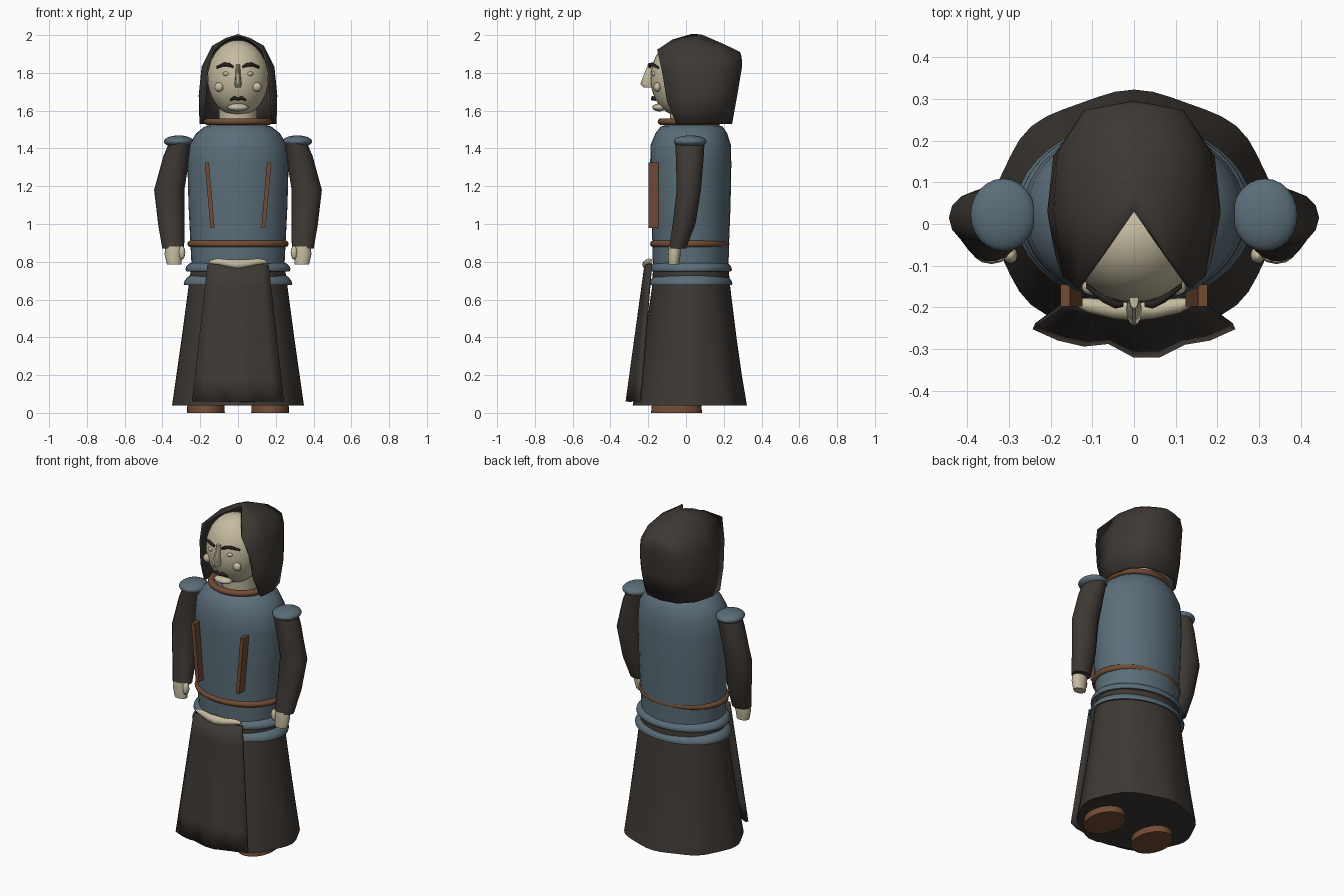
import bpy, bmesh, math
from mathutils import Vector

if "Cube" in bpy.data.objects:
    bpy.data.objects.remove(bpy.data.objects["Cube"])


def material(name, rgb):
    m = bpy.data.materials.new(name)
    m.diffuse_color = (*rgb, 1)
    m.use_nodes = True
    m.node_tree.nodes["Principled BSDF"].inputs["Base Color"].default_value = m.diffuse_color
    return m


CLOTH = material("dark_cloth", (0.048, 0.040, 0.034))
STEEL = material("blue_grey_armour", (0.105, 0.155, 0.190))
LEATHER = material("brown_leather", (0.170, 0.072, 0.036))
SKIN = material("pale_skin", (0.56, 0.50, 0.35))
HAIR = material("dark_hair", (0.022, 0.016, 0.014))


def finish(name, bm, mat, angle=50):
    bmesh.ops.recalc_face_normals(bm, faces=bm.faces)
    me = bpy.data.meshes.new(name)
    bm.to_mesh(me)
    bm.free()
    me.materials.append(mat)
    ob = bpy.data.objects.new(name, me)
    bpy.context.collection.objects.link(ob)
    bpy.ops.object.select_all(action='DESELECT')
    ob.select_set(True)
    bpy.context.view_layer.objects.active = ob
    bpy.ops.object.shade_smooth_by_angle(angle=math.radians(angle))
    return ob


def skin_rows(name, rows, mat, closed=True, caps=True, angle=50):
    """Join rows of points into a surface."""
    bm = bmesh.new()
    grid = [[bm.verts.new(p) for p in row] for row in rows]
    n = len(rows[0])
    for a, b in zip(grid, grid[1:]):
        for i in range(n if closed else n - 1):
            j = (i + 1) % n
            bm.faces.new((a[i], a[j], b[j], b[i]))
    if closed and caps:
        bm.faces.new(grid[0])
        bm.faces.new(grid[-1])
    return finish(name, bm, mat, angle)


def loft(name, stations, mat, sides=32, wave=0.0, angle=50):
    """Upright elliptical loft; stations are (x, y, z, rx, ry)."""
    rows = []
    for k, (x, y, z, rx, ry) in enumerate(stations):
        row = []
        for i in range(sides):
            a = 2 * math.pi * i / sides
            f = 1 + wave * k / (len(stations) - 1) * math.cos(8 * a)
            row.append((x + rx * f * math.cos(a), y + ry * f * math.sin(a), z))
        rows.append(row)
    return skin_rows(name, rows, mat, angle=angle)


def ellipsoid(name, loc, rad, mat, u=24, v=14):
    bm = bmesh.new()
    bmesh.ops.create_uvsphere(bm, u_segments=u, v_segments=v, radius=1)
    for vert in bm.verts:
        vert.co = Vector([c * r + o for c, r, o in zip(vert.co, rad, loc)])
    return finish(name, bm, mat)


def ring(name, z, y, rx, ry, w, h, mat, flare=0.0):
    """Elliptical band with a rounded w by h section, leaning outward by flare."""
    rows = []
    for i in range(41):
        a = 2 * math.pi * i / 40
        row = []
        for j in range(10):
            t = 2 * math.pi * j / 10
            d = w * math.cos(t) - flare * math.sin(t)
            row.append(((rx + d) * math.cos(a), y + (ry + d) * math.sin(a),
                        z + h * math.sin(t)))
        rows.append(row)
    ob = skin_rows(name, rows, mat, caps=False)
    bm = bmesh.new()
    bm.from_mesh(ob.data)
    bmesh.ops.remove_doubles(bm, verts=bm.verts, dist=1e-5)
    bm.to_mesh(ob.data)
    bm.free()
    return ob


def tube(name, pts, radii, mat, sides=8):
    """Tube running mostly sideways, with section in the y-z plane."""
    rows = [[(x, y + r * math.cos(2 * math.pi * i / sides),
              z + r * math.sin(2 * math.pi * i / sides)) for i in range(sides)]
            for (x, y, z), r in zip(pts, radii)]
    return skin_rows(name, rows, mat)


# Torso, belt, collar and hip bands
loft("torso", [(0, .025, .76, .245, .20), (0, .025, .90, .252, .203),
               (0, .025, 1.1, .262, .211), (0, .025, 1.32, .268, .215),
               (0, .025, 1.42, .258, .212), (0, .028, 1.48, .222, .19),
               (0, .03, 1.515, .178, .165), (0, .03, 1.53, .13, .12)], STEEL)
ring("belt", .895, .02, .25, .192, .018, .018, LEATHER)
ring("collar", 1.542, .02, .162, .15, .02, .018, LEATHER)
ring("upper_hip_band", .772, .025, .255, .195, .02, .024, STEEL, .012)
ring("lower_hip_band", .702, .025, .265, .198, .016, .026, STEEL, .016)

# Skirt and pleated front panel
loft("skirt", [(0, .025, .79, .245, .198), (0, .027, .66, .262, .207),
               (0, .025, .40, .295, .24), (0, .022, .20, .322, .27),
               (0, .020, .04, .343, .297)], CLOTH, 48, .018)
bottom = [-.245, -.272, -.286, -.280, -.312, -.312, -.282, -.272, -.245]
rows = []
for k in range(7):
    t = k / 6
    half = .16 + .08 * t
    rows.append([(half * (i / 4 - 1),
                  (1 - t) * (-.212 + .025 * (i / 4 - 1) ** 2) + t * yb,
                  .785 - .725 * t) for i, yb in enumerate(bottom)])
panel = skin_rows("front_panel", rows, CLOTH, closed=False)
sol = panel.modifiers.new("thickness", 'SOLIDIFY')
sol.thickness = .016
sol.offset = 0
tube("panel_top_trim",
     [(-.15, -.185, .80), (-.11, -.195, .80), (-.05, -.205, .79), (0, -.205, .785),
      (.05, -.205, .79), (.11, -.195, .80), (.15, -.185, .80)],
     [.008, .018, .022, .027, .022, .018, .008], SKIN)

# Paired limbs, armour and straps
for s, side in ((-1, "left"), (1, "right")):
    loft(side + "_boot", [(s * .17, -.05, 0, .10, .135), (s * .17, -.05, .05, .098, .13),
                          (s * .17, -.03, .12, .07, .09)], LEATHER)
    loft(side + "_arm", [(s * .305, .02, 1.43, .06, .08), (s * .325, .02, 1.36, .07, .076),
                         (s * .364, .015, 1.18, .08, .066), (s * .353, -.01, 1.0, .07, .062),
                         (s * .343, -.045, .87, .058, .046)], CLOTH, 14)
    loft(side + "_hand", [(s * .340, -.06, .88, .044, .032), (s * .342, -.062, .84, .047, .034),
                          (s * .338, -.065, .785, .038, .028)], SKIN, 12)
    ellipsoid(side + "_thumb", (s * .297, -.075, .848), (.018, .02, .036), SKIN, 12, 8)
    ellipsoid(side + "_shoulder_plate", (s * .314, .022, 1.437), (.078, .087, .032), STEEL)
    strap = [[(s * x + dx, y, z) for dx, y in
              ((-.011, -.145), (.011, -.145), (.011, -.198), (-.011, -.198))]
             for x, z in ((.165, 1.325), (.135, .98))]
    skin_rows(side + "_chest_strap", strap, LEATHER, angle=30)

    # Paired face features
    ellipsoid(side + "_eye", (s * .062, -.168, 1.795), (.019, .014, .012), SKIN, 12, 8)
    ellipsoid(side + "_cheek", (s * .10, -.152, 1.725), (.025, .02, .025), SKIN, 14, 8)
    tube(side + "_brow", [(s * .025, -.192, 1.832), (s * .045, -.193, 1.842),
                          (s * .075, -.178, 1.845), (s * .115, -.148, 1.828)],
         [.006, .010, .010, .006], HAIR)

# Head, nose, moustache and chin
ellipsoid("head", (0, -.03, 1.772), (.162, .158, .202), SKIN, 32, 20)
loft("neck", [(0, .02, 1.50, .10, .10), (0, .01, 1.66, .10, .10)], SKIN, 20)
loft("nose", [(0, -.18, 1.845, .011, .022), (0, -.195, 1.79, .013, .03),
              (0, -.205, 1.74, .019, .039), (0, -.195, 1.722, .013, .03)], SKIN, 10)
tube("moustache", [(-.043, -.162, 1.656), (-.02, -.175, 1.668), (0, -.178, 1.661),
                   (.02, -.175, 1.668), (.043, -.162, 1.656)],
     [.005, .010, .008, .010, .005], HAIR)
ellipsoid("chin", (0, -.142, 1.617), (.056, .036, .021), SKIN, 16, 10)

# Hood: half arches from the face opening to the back seam, mirrored
arches = [
    [(.188, -.05, 1.53), (.176, -.10, 1.65), (.165, -.125, 1.80),
     (.132, -.152, 1.92), (.072, -.07, 1.972), (0, .03, 2.0)],
    [(.198, .04, 1.53), (.202, .03, 1.68), (.187, .03, 1.83),
     (.132, .03, 1.94), (.06, .05, 1.98), (0, .08, 1.998)],
    [(.168, .15, 1.53), (.188, .16, 1.68), (.178, .17, 1.83),
     (.13, .17, 1.92), (.06, .17, 1.95), (0, .18, 1.955)],
    [(.10, .22, 1.53), (.118, .25, 1.68), (.116, .268, 1.83),
     (.098, .272, 1.885), (.05, .277, 1.90), (0, .28, 1.908)],
    [(0, .238, 1.53), (0, .265, 1.68), (0, .29, 1.83),
     (0, .29, 1.865), (0, .288, 1.885), (0, .284, 1.90)],
]
hood = skin_rows("hood", arches, CLOTH, closed=False, angle=60)
mir = hood.modifiers.new("mirror", 'MIRROR')
mir.merge_threshold = .001
sol = hood.modifiers.new("thickness", 'SOLIDIFY')
sol.thickness = .012
sol.offset = 0
